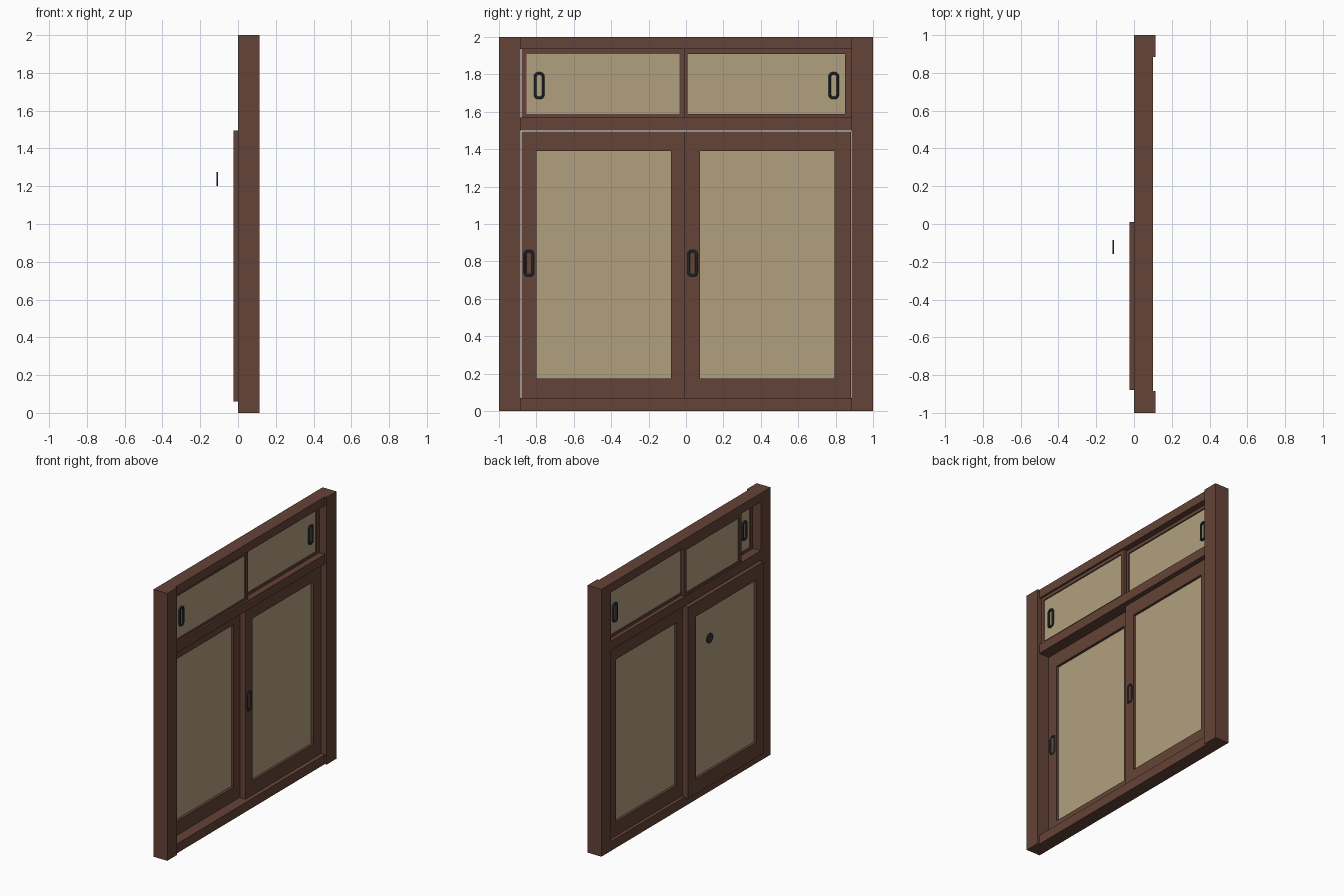
import bpy, bmesh, math

if "Cube" in bpy.data.objects:
    bpy.data.objects.remove(bpy.data.objects["Cube"])


def material(name, col):
    m = bpy.data.materials.new(name)
    m.diffuse_color = (*col, 1)
    m.use_nodes = True
    m.node_tree.nodes["Principled BSDF"].inputs["Base Color"].default_value = m.diffuse_color
    return m


WOOD = material("brown_frame", (0.127, 0.056, 0.038))
PANE = material("tan_pane", (0.440, 0.350, 0.210))
DARK = material("dark_metal", (0.026, 0.031, 0.036))


def finish(bm, name, mat):
    bmesh.ops.recalc_face_normals(bm, faces=bm.faces)
    me = bpy.data.meshes.new(name)
    bm.to_mesh(me)
    bm.free()
    ob = bpy.data.objects.new(name, me)
    me.materials.append(mat)
    bpy.context.collection.objects.link(ob)
    return ob


def box(name, x, y, z, mat=WOOD):
    bm = bmesh.new()
    bmesh.ops.create_cube(bm, size=1)
    for v in bm.verts:
        v.co = [a + (b - a) * (c + 0.5) for (a, b), c in zip((x, y, z), v.co)]
    return finish(bm, name, mat)


def sash(name, x, y, z, left, right, bottom, top):
    """Four frame members around a thin pane; y and z are outer limits."""
    box(name + "_left_stile", x, (y[0], y[0] + left), z)
    box(name + "_right_stile", x, (y[1] - right, y[1]), z)
    inner = (y[0] + left, y[1] - right)
    box(name + "_bottom_rail", x, inner, (z[0], z[0] + bottom))
    box(name + "_top_rail", x, inner, (z[1] - top, z[1]))
    mid = (x[0] + x[1]) / 2
    box(name + "_pane", (mid - 0.003, mid + 0.003), inner,
        (z[0] + bottom, z[1] - top), PANE)


def outline(w, h, r, n=4):
    """Rounded rectangle in y and z from half sizes."""
    pts = []
    for q, (sy, sz) in enumerate(((1, 1), (-1, 1), (-1, -1), (1, -1))):
        for i in range(n + 1):
            a = math.pi / 2 * (q + i / n)
            pts.append((sy * (w - r) + r * math.cos(a),
                        sz * (h - r) + r * math.sin(a)))
    return pts


def pull(name, x, y, z):
    """Rounded ring handle with a raised lip, from depth x[0] to x[1]."""
    prof = [(0.028, 0.072, 0.022, x[0]), (0.028, 0.072, 0.022, x[1] - 0.003),
            (0.024, 0.068, 0.018, x[1]), (0.017, 0.061, 0.012, x[1]),
            (0.014, 0.058, 0.010, x[1] - 0.003), (0.014, 0.058, 0.010, x[0])]
    bm = bmesh.new()
    loops = [[bm.verts.new((d, y + a, z + b)) for a, b in outline(w, h, r)]
             for w, h, r, d in prof]
    for k, lo in enumerate(loops):
        nx = loops[(k + 1) % len(loops)]
        for i in range(len(lo)):
            j = (i + 1) % len(lo)
            bm.faces.new((lo[i], lo[j], nx[j], nx[i]))
    finish(bm, name, DARK)


# outer frame
for side, s in (("left", -1), ("right", 1)):
    box(side + "_post", (0, 0.115), sorted((s * 0.885, s)), (0, 2))
for name, z in (("sill", (0, 0.07)), ("middle_rail", (1.5, 1.57)),
                ("head_rail", (1.935, 2))):
    box(name, (0, 0.1), (-0.885, 0.885), z)

# lower sliding doors, on two tracks
sash("left_door", (-0.025, 0.02), (-0.88, 0.01), (0.06, 1.495), 0.082, 0.09, 0.115, 0.105)
sash("right_door", (0.025, 0.068), (-0.01, 0.883), (0.06, 1.495), 0.085, 0.09, 0.115, 0.105)
pull("left_door_pull", (0.015, 0.024), -0.84, 0.79)
pull("right_door_pull", (0.06, 0.073), 0.035, 0.79)

# upper sliding sashes
zu = (1.565, 1.938)
sash("upper_left_sash", (0.064, 0.086), (-0.88, -0.005), zu, 0.027, 0.03, 0.023, 0.028)
sash("upper_right_sash", (0.03, 0.054), (-0.02, 0.884), zu, 0.028, 0.033, 0.023, 0.028)
sash("upper_rear_sash", (0.002, 0.024), (-0.66, 0.02), zu, 0.03, 0.03, 0.023, 0.028)
pull("upper_left_pull", (0.06, 0.089), -0.785, 1.74)
pull("upper_right_pull", (0.028, 0.057), 0.79, 1.74)

# small round knob disc standing off the back
bm = bmesh.new()
bmesh.ops.create_cone(bm, cap_ends=True, segments=12, radius1=0.037, radius2=0.037, depth=0.009)
for v in bm.verts:
    v.co = (v.co.z - 0.1105, v.co.x - 0.122, v.co.y + 1.237)
finish(bm, "back_knob", DARK)
